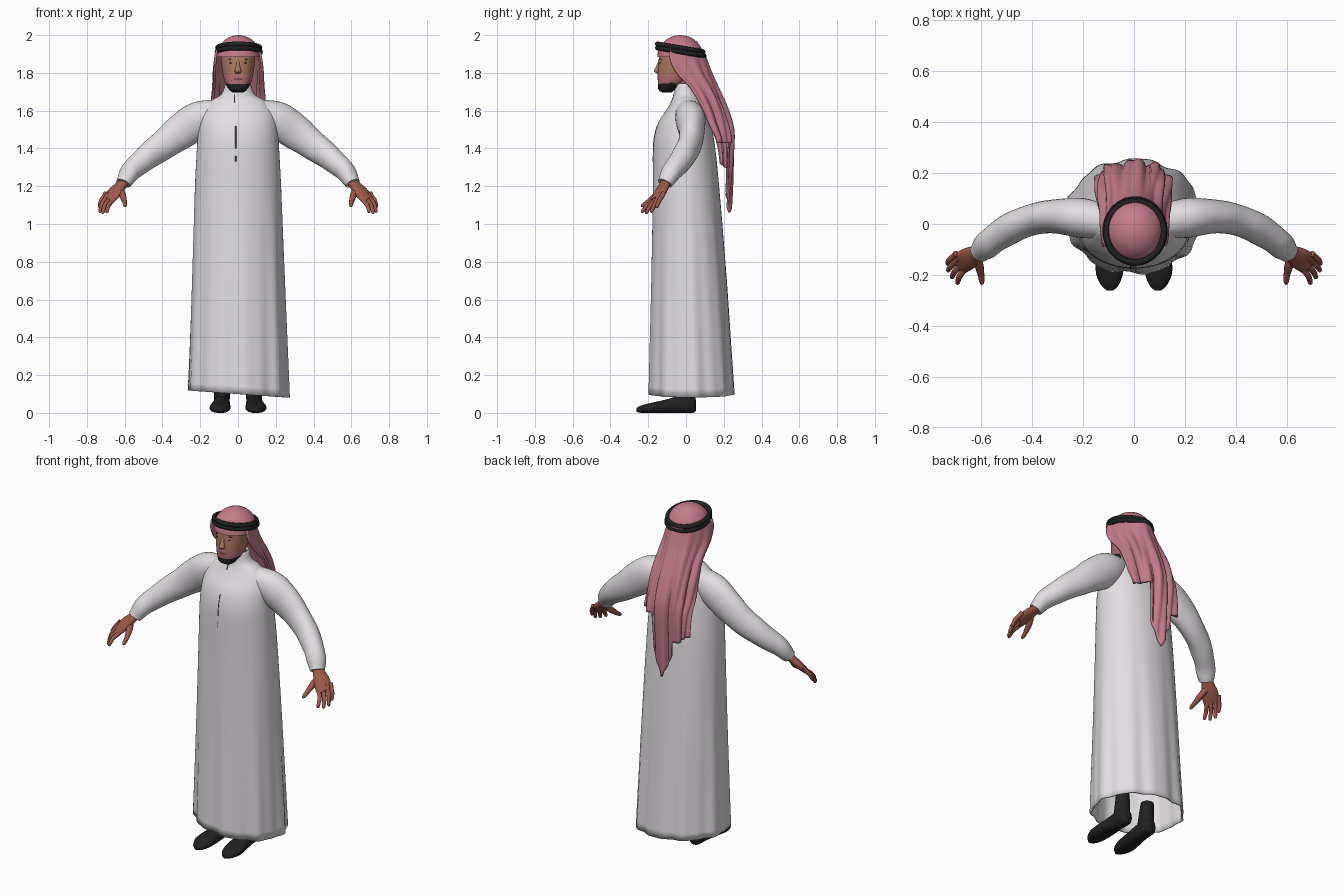
import bpy, bmesh, math
from mathutils import Vector

if "Cube" in bpy.data.objects:
    bpy.data.objects.remove(bpy.data.objects["Cube"])

X, Y, Z = Vector((1, 0, 0)), Vector((0, 1, 0)), Vector((0, 0, 1))


def material(name, rgb):
    m = bpy.data.materials.new(name)
    m.diffuse_color = (*rgb, 1)
    m.use_nodes = True
    m.node_tree.nodes["Principled BSDF"].inputs["Base Color"].default_value = m.diffuse_color
    return m


WHITE = material("white cotton", (0.76, 0.73, 0.76))
GREY = material("seam grey", (0.12, 0.11, 0.12))
PINK = material("rose cloth", (0.55, 0.20, 0.25))
BLACK = material("black", (0.015, 0.015, 0.016))
FACE = material("tan skin", (0.42, 0.19, 0.12))
CHEEK = material("ruddy skin", (0.47, 0.17, 0.18))
HAND = material("brown skin", (0.34, 0.10, 0.07))
BROWN = material("dark brown", (0.10, 0.045, 0.035))


def finish(bm, name, mat, angle=50):
    bmesh.ops.recalc_face_normals(bm, faces=bm.faces)
    me = bpy.data.meshes.new(name)
    bm.to_mesh(me)
    bm.free()
    ob = bpy.data.objects.new(name, me)
    bpy.context.collection.objects.link(ob)
    me.materials.append(mat)
    bpy.ops.object.select_all(action='DESELECT')
    ob.select_set(True)
    bpy.context.view_layer.objects.active = ob
    bpy.ops.object.shade_smooth_by_angle(angle=math.radians(angle))
    return ob


def spline(pts, k):
    """Smooth in-between stations through a list of tuples."""
    out = []
    for i in range(len(pts) - 1):
        p = [Vector(pts[max(0, min(len(pts) - 1, i + j))]) for j in (-1, 0, 1, 2)]
        for s in range(k):
            t = s / k
            out.append(0.5 * (2 * p[1] + (p[2] - p[0]) * t
                              + (2 * p[0] - 5 * p[1] + 4 * p[2] - p[3]) * t * t
                              + (3 * p[1] - p[0] - 3 * p[2] + p[3]) * t ** 3))
    out.append(Vector(pts[-1]))
    return out


def loft(name, pts, mat, seg=20, k=4, frame=None, n=2.0, ripple=None, caps=True):
    """Skin through rounded rings given as (x, y, z, radius_a, radius_b)."""
    st = spline(pts, k)
    bm = bmesh.new()
    rings = []
    for i, p in enumerate(st):
        c = Vector(p[:3])
        if frame:
            a, b = frame
        else:
            t = (Vector(st[min(i + 1, len(st) - 1)][:3]) - Vector(st[max(i - 1, 0)][:3])).normalized()
            a = t.cross(Z).normalized()
            b = a.cross(t)
        ring = []
        for j in range(seg):
            th = 2 * math.pi * j / seg
            co, si = math.cos(th), math.sin(th)
            f = 1 + (ripple(th, c, i / (len(st) - 1)) if ripple else 0)
            ring.append(bm.verts.new(c + a * (p[3] * f * math.copysign(abs(co) ** (2 / n), co))
                                     + b * (p[4] * f * math.copysign(abs(si) ** (2 / n), si))))
        rings.append(ring)
    for r, q in zip(rings, rings[1:]):
        for j in range(seg):
            bm.faces.new((r[j], r[(j + 1) % seg], q[(j + 1) % seg], q[j]))
    if caps:
        bm.faces.new(rings[0])
        bm.faces.new(rings[-1])
    return finish(bm, name, mat)


def ball(name, loc, size, mat, cut=None):
    bm = bmesh.new()
    bmesh.ops.create_uvsphere(bm, u_segments=32, v_segments=20, radius=1)
    for v in bm.verts:
        v.co = Vector(loc) + Vector([v.co[i] * size[i] for i in range(3)])
    if cut:
        bmesh.ops.delete(bm, geom=[v for v in bm.verts if v.co.z < cut], context='VERTS')
    return finish(bm, name, mat)


def thicken(ob, t, offset=0):
    m = ob.modifiers.new("thickness", 'SOLIDIFY')
    m.thickness, m.offset = t, offset


# Long robe: height, half width, front, back
profile = [(0.10, .266, -.195, .255), (0.35, .257, -.19, .238), (0.7, .245, -.183, .215),
           (1.0, .235, -.178, .192), (1.2, .228, -.175, .175), (1.34, .221, -.175, .162),
           (1.45, .214, -.17, .148), (1.54, .204, -.145, .13), (1.61, .182, -.10, .105),
           (1.655, .14, -.075, .08), (1.687, .088, -.066, .062), (1.745, .066, -.058, .045)]
robe_pts = [(0, (a + b) / 2, z, w, (b - a) / 2) for z, w, a, b in profile]


def folds(th, c, t):
    return max(0, 1.25 - c.z) * (0.020 * math.sin(9 * th + 1) + 0.012 * math.sin(16 * th))


robe = loft("robe", robe_pts, WHITE, seg=96, frame=(X, Y), n=2.06, ripple=folds, caps=False)
for v in robe.data.vertices:          # uneven hem
    if v.co.z < 0.3:
        v.co.z -= (0.3 - v.co.z) / 0.2 * 0.07 * v.co.x

# Front opening, laid on the robe surface
bpy.context.view_layer.update()
for x, z0, z1 in ((-.012, 1.33, 1.36), (-.012, 1.40, 1.52), (-.018, 1.64, 1.685)):
    seam = []
    for i in range(6):
        z = z0 + (z1 - z0) * i / 5
        hit = robe.ray_cast(Vector((x, -1, z)), Y)[1]
        seam.append((*hit, .003, .002))
    loft("placket_seam", seam, GREY, seg=8, k=1, frame=(X, Y))
thicken(robe, 0.008, -1)


def wrinkles(th, c, t):
    return 0.06 * math.sin(30 * t + 2 * math.sin(th)) * max(0, t - 0.35)


for s, side in ((-1, "right"), (1, "left")):
    # Sleeve with gathered folds
    sleeve = [(.06, .0, 1.625, .05, .04), (.13, .012, 1.592, .068, .07), (.21, .024, 1.552, .078, .096),
              (.30, .03, 1.49, .068, .094), (.38, .022, 1.43, .062, .081), (.46, -.005, 1.37, .061, .071),
              (.53, -.045, 1.315, .058, .06), (.58, -.085, 1.262, .052, .05), (.607, -.112, 1.215, .042, .037)]
    loft(side + "_sleeve", [(s * p[0], *p[1:]) for p in sleeve], WHITE, seg=32, k=6, ripple=wrinkles)

    # Hand: palm, fingers and thumb, rolled so the thumb side hangs lower
    wide = Vector((s * .55, .75, .36)).normalized()
    along = Vector((s * .6, -.45, -.65))
    palm = [(.595, -.10, 1.235, .03, .026), (.622, -.118, 1.20, .036, .023),
            (.655, -.138, 1.165, .047, .022), (.688, -.16, 1.128, .044, .015)]
    loft(side + "_palm", [(s * p[0], *p[1:]) for p in palm], HAND, frame=(wide, wide.cross(along).normalized()))
    fingers = [((.707, -.126, 1.148), (.734, -.158, 1.085)), ((.698, -.146, 1.14), (.732, -.185, 1.06)),
               ((.684, -.164, 1.128), (.717, -.213, 1.054)), ((.667, -.178, 1.122), (.695, -.236, 1.06))]
    for i, (a, b) in enumerate(fingers):
        a, b = Vector((s * a[0], *a[1:])), Vector((s * b[0], *b[1:]))
        mid = (a + b) / 2 + Vector((s * .005, 0, .006))
        base = a + (a - b) * 0.3
        loft(f"{side}_finger_{i + 1}", [(*base, .012, .012), (*a, .0125, .0125), (*mid, .0115, .0115),
                                        (*(mid.lerp(b, .8)), .009, .009), (*b, .003, .003)], HAND, seg=10)
    thumb = [(.625, -.125, 1.185, .018), (.61, -.16, 1.15, .018), (.601, -.2, 1.118, .013),
             (.598, -.228, 1.10, .010), (.597, -.238, 1.093, .003)]
    loft(side + "_thumb", [(s * p[0], *p[1:], p[3]) for p in thumb], HAND, seg=10)

    # Shoe and sock
    shoe = [(.083, .052, .04, .015, .03), (.084, .035, .045, .037, .045), (.086, -.03, .046, .042, .046),
            (.09, -.10, .036, .05, .036), (.096, -.18, .027, .055, .027), (.095, -.235, .02, .038, .02),
            (.094, -.262, .016, .012, .01)]
    loft(side + "_shoe", [(s * p[0], *p[1:]) for p in shoe], BLACK, frame=(X, Z), n=2.4)
    loft(side + "_sock", [(s * .085, -.005, .05, .041, .055), (s * .085, .003, .12, .041, .045),
                          (s * .087, .008, .2, .036, .036)], BLACK, frame=(X, Y))

    # Eye and brow
    ball(side + "_eye", (s * .034, -.136, 1.853), (.013, .004, .004), BROWN)
    ball(side + "_brow", (s * .037, -.134, 1.872), (.02, .004, .003), BROWN)

# Head: beard, ruddy mouth area and tan face by height
head = loft("head", [(0, -.10, 1.695, .025, .022), (0, -.102, 1.71, .046, .043), (0, -.082, 1.74, .065, .066),
                     (0, -.06, 1.78, .078, .09), (0, -.045, 1.84, .087, .102), (0, -.04, 1.9, .09, .1),
                     (0, -.04, 1.95, .07, .08)], FACE, seg=40, k=8, frame=(X, Y), n=2.15)
head.data.materials.append(CHEEK)
head.data.materials.append(BLACK)
for f in head.data.polygons:
    edge = 1.74 + 0.25 * max(0, abs(f.center.x) - .04)
    beard = f.center.z < edge and f.center.y < -.05
    f.material_index = 2 if beard else 1 if f.center.z < 1.795 else 0
loft("neck", [(0, -.01, 1.6, .056, .05), (0, -.015, 1.7, .054, .048), (0, -.02, 1.8, .056, .05)],
     CHEEK, frame=(X, Y))
loft("nose", [(0, -.138, 1.865, .008, .008), (0, -.145, 1.835, .011, .014),
              (0, -.15, 1.81, .018, .02), (0, -.144, 1.798, .014, .012)], FACE, seg=14, frame=(X, Y))
ball("mouth", (0, -.147, 1.768), (.022, .005, .004), HAND)

# Head cloth: crown
ball("cloth_crown", (.003, -.03, 1.885), (.116, .122, .115), PINK, cut=1.88)

# Head cloth: hanging drape as (height, front edge, half width, back)
rows = [(1.92, -.085, .113, .09), (1.87, -.085, .121, .106), (1.80, -.05, .125, .13),
        (1.72, .025, .126, .163), (1.62, .085, .134, .205), (1.52, .125, .138, .235),
        (1.43, .165, .136, .242), (1.25, .188, .136, .234), (1.05, .195, .13, .220)]
stations = spline(rows, 8)


def drape_row(z):
    for p, q in zip(stations, stations[1:]):
        if q[0] <= z:
            return p.lerp(q, (p[0] - z) / (p[0] - q[0]))
    return stations[-1]


def drape_end(u):
    if u > 0.33:
        return 1.43
    if u < -0.33:
        return 1.28 + 0.06 * (-u - .33)
    return 1.06 + 0.45 * abs(u)


bm = bmesh.new()
cols, lines = 72, 40
grid = []
for i in range(lines + 1):
    line = []
    for j in range(cols + 1):
        u = 2 * j / cols - 1
        v = i / lines
        z, front, hw, back = drape_row(1.92 - v * (1.92 - drape_end(u)))
        a = u * math.pi / 2
        fold = min(v * 2, 1) * (0.010 * math.sin(13 * u + 2 * v) + 0.006 * math.sin(27 * u - 3 * v))
        line.append(bm.verts.new(((hw + fold) * math.sin(a),
                                  front + (back - front) * math.cos(a) + fold * math.cos(a), z)))
    grid.append(line)
for i in range(lines):
    for j in range(cols):
        bm.faces.new((grid[i][j], grid[i + 1][j], grid[i + 1][j + 1], grid[i][j + 1]))
thicken(finish(bm, "cloth_drape", PINK), 0.012)

# Doubled head cord, tilted down at the back
for i, off in enumerate((-.011, .011)):
    r = 0.118 - 0.003 * i
    bpy.ops.mesh.primitive_torus_add(major_segments=56, minor_segments=12, major_radius=r, minor_radius=.0125,
                                     location=(.004, -.029 - off * .16, 1.922 + off), rotation=(-.17, 0, 0))
    ob = bpy.context.object
    ob.name = f"head_cord_{i + 1}"
    ob.scale = (0.98, 1.06, 1)
    ob.data.materials.append(BLACK)
    bpy.ops.object.shade_smooth_by_angle()
